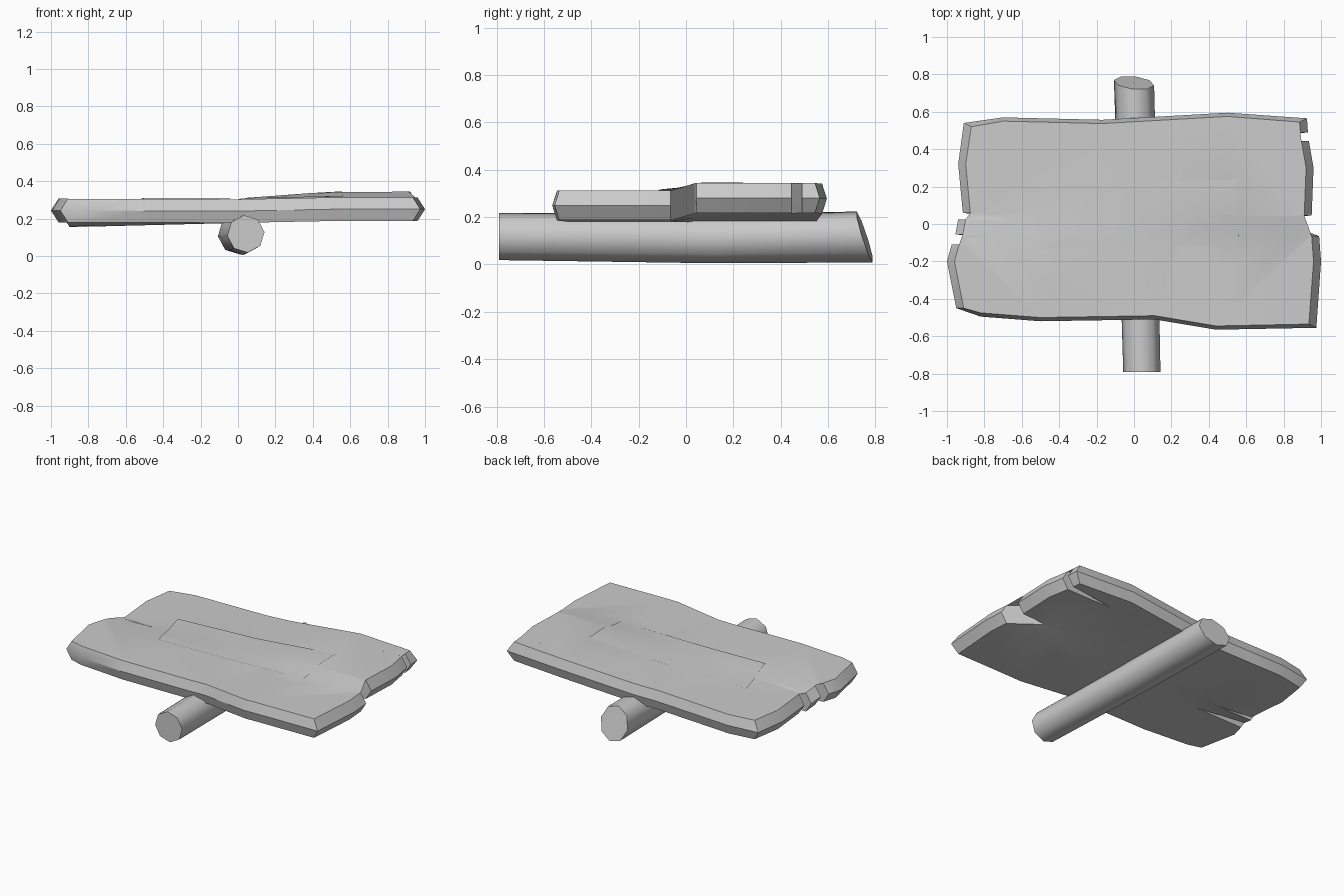
import bpy, bmesh, math
from mathutils import Vector

if "Cube" in bpy.data.objects:
    bpy.data.objects.remove(bpy.data.objects["Cube"])

wood = bpy.data.materials.new("grey wood")
wood.diffuse_color = (0.6, 0.6, 0.6, 1)
wood.use_nodes = True
wood.node_tree.nodes["Principled BSDF"].inputs["Base Color"].default_value = wood.diffuse_color


def finish(name, bm, angle=30):
    bmesh.ops.recalc_face_normals(bm, faces=bm.faces)
    me = bpy.data.meshes.new(name)
    bm.to_mesh(me)
    bm.free()
    me.materials.append(wood)
    ob = bpy.data.objects.new(name, me)
    bpy.context.collection.objects.link(ob)
    bpy.ops.object.select_all(action='DESELECT')
    ob.select_set(True)
    bpy.context.view_layer.objects.active = ob
    bpy.ops.object.shade_smooth_by_angle(angle=math.radians(angle))
    return ob


def lerp(x, pts):
    if x <= pts[0][0]:
        return pts[0][1]
    for (a, u), (b, v) in zip(pts, pts[1:]):
        if x <= b:
            return u + (v - u) * (x - a) / (b - a)
    return pts[-1][1]


# Warped height of the board's middle layer: the rear half twists upwards to the right
def warp(x, y):
    front = lerp(x, [(-0.9, 0.243), (0, 0.240), (0.5, 0.25)])
    rear = lerp(x, [(-0.9, 0.217), (0, 0.24), (0.5, 0.278), (0.9, 0.281)])
    t = min(1, max(0, (y + 0.06) / 0.1))
    return front + (rear - front) * t


# Board outline with splits at both ends
outline = [(-0.95, -0.45), (-0.82, -0.495), (-0.5, -0.52), (0.11, -0.51), (0.44, -0.565),
           (0.975, -0.555), (1.0, -0.2), (0.99, -0.065), (0.73, 0.035), (0.95, 0.045),
           (0.96, 0.3), (0.935, 0.445), (0.7, 0.443), (0.56, 0.448), (0.93, 0.49),
           (0.925, 0.565), (0.5, 0.595), (-0.17, 0.557), (-0.7, 0.57), (-0.91, 0.54),
           (-0.94, 0.32), (-0.915, 0.06), (-0.65, 0.02), (-0.94, 0.025), (-0.955, -0.055),
           (-0.58, -0.1), (-0.975, -0.11), (-1.0, -0.2)]


# Ends and long edges come to a blunt ridge halfway up
def inset(x, y):
    if abs(x) > 0.88:
        x -= math.copysign(0.04, x)
    if abs(y) > 0.48 and not (x > 0.8 and 0.4 < y < 0.5):
        y -= math.copysign(0.02, y)
    return x, y


bm = bmesh.new()
bottom = [bm.verts.new((*inset(x, y), -0.063)) for x, y in outline]
middle = [bm.verts.new((x, y, 0)) for x, y in outline]
top = [bm.verts.new((*inset(x, y), 0.063)) for x, y in outline]
n = len(outline)
for lo, hi in ((bottom, middle), (middle, top)):
    for i in range(n):
        j = (i + 1) % n
        bm.faces.new((lo[i], lo[j], hi[j], hi[i]))
caps = [bm.faces.new(bottom[::-1]), bm.faces.new(top)]
bmesh.ops.triangulate(bm, faces=caps)
cuts = [((x, 0, 0), (1, 0, 0)) for x in (-0.45, 0, 0.25, 0.5)]
cuts += [((0, y, 0), (0, 1, 0)) for y in (-0.06, 0.04)]
for co, no in cuts:
    bmesh.ops.bisect_plane(bm, geom=bm.verts[:] + bm.edges[:] + bm.faces[:],
                           dist=1e-5, plane_co=co, plane_no=no)
for v in bm.verts:
    v.co.z += warp(v.co.x, v.co.y)
finish("board", bm)

# Thin notice panel lying on the board
bm = bmesh.new()
panel = [(-0.49, -0.135), (0.56, -0.11), (0.55, 0.24), (-0.585, 0.2)]
cols = 6
rows = []
for k in range(cols + 1):
    s = k / cols
    a = Vector(panel[0]).lerp(Vector(panel[1]), s)
    b = Vector(panel[3]).lerp(Vector(panel[2]), s)
    row = []
    for t in (0, 0.22, 0.5, 1):
        p = a.lerp(b, t)
        row.append(bm.verts.new((p.x, p.y, warp(p.x, p.y) + 0.067)))
    rows.append(row)
for r, q in zip(rows, rows[1:]):
    for i in range(3):
        bm.faces.new((r[i], q[i], q[i + 1], r[i + 1]))
ob = finish("notice_panel", bm)

# Eight-sided post with a slanted rear end
bm = bmesh.new()
rings = []
for y, cx, cz, rad, slant in ((-0.79, 0.042, 0.118, 0.1, 0), (0.1, 0.02, 0.11, 0.105, 0),
                              (0.755, 0.0, 0.116, 0.108, 1)):
    ring = []
    for k in range(8):
        a = math.tau * k / 8 + 0.1
        dx, dz = rad * math.cos(a), rad * math.sin(a)
        ring.append(bm.verts.new((cx + dx, y - slant * (0.32 * dz + 0.1 * dx), cz + dz)))
    rings.append(ring)
for lo, hi in zip(rings, rings[1:]):
    for i in range(8):
        j = (i + 1) % 8
        bm.faces.new((lo[i], lo[j], hi[j], hi[i]))
bm.faces.new(rings[0])
bm.faces.new(rings[-1])
finish("post", bm, 50)
